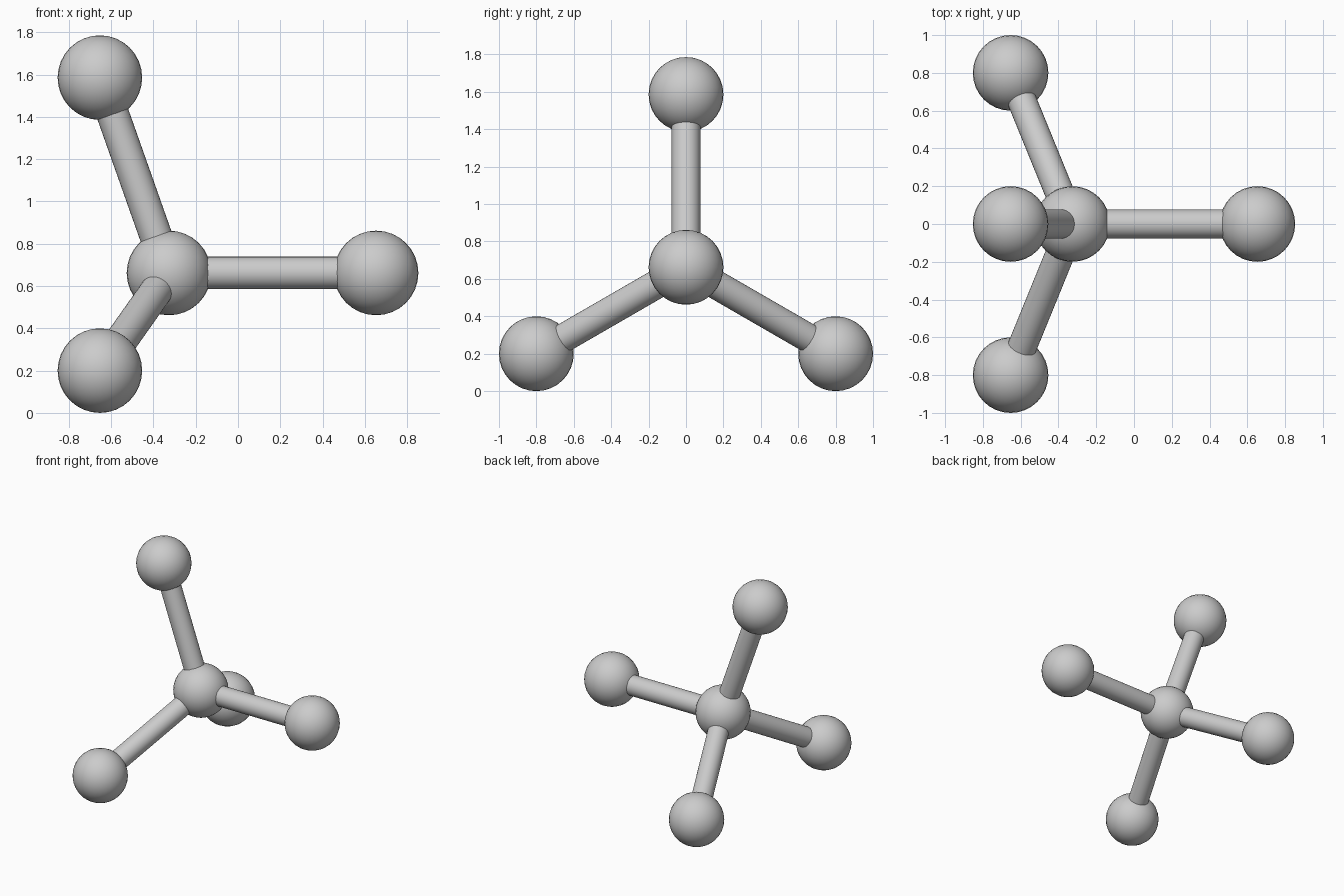
import bpy
from math import sqrt
from mathutils import Vector

if "Cube" in bpy.data.objects:
    bpy.data.objects.remove(bpy.data.objects["Cube"])

R_BALL, R_ROD = 0.2, 0.077
LENGTH = 0.98  # centre-to-centre distance
CENTRE = Vector((-LENGTH / 3, 0, R_BALL + LENGTH * sqrt(2) / 3))


def finish(name):
    ob = bpy.context.object
    ob.name = name
    bpy.ops.object.shade_smooth_by_angle()


def ball(name, loc):
    bpy.ops.mesh.primitive_uv_sphere_add(segments=32, ring_count=16, radius=R_BALL, location=loc)
    finish(name)


def rod(name, a, b):
    d = b - a
    bpy.ops.mesh.primitive_cylinder_add(vertices=32, radius=R_ROD, depth=d.length, location=(a + b) / 2,
                                        rotation=d.to_track_quat('Z', 'Y').to_euler())
    finish(name)


# Tetrahedral directions: one along +x, three splayed behind it
s2 = sqrt(2)
directions = {
    "right": Vector((1, 0, 0)),
    "top": Vector((-1, 0, 2 * s2)) / 3,
    "front": Vector((-1, -sqrt(6), -s2)) / 3,
    "back": Vector((-1, sqrt(6), -s2)) / 3,
}

# Central ball, then one rod and outer ball per direction
ball("centre_ball", CENTRE)
for side, d in directions.items():
    tip = CENTRE + d * LENGTH
    ball(side + "_ball", tip)
    # Rods end just inside the balls
    rod(side + "_rod", CENTRE + d * 0.15, tip - d * 0.15)
